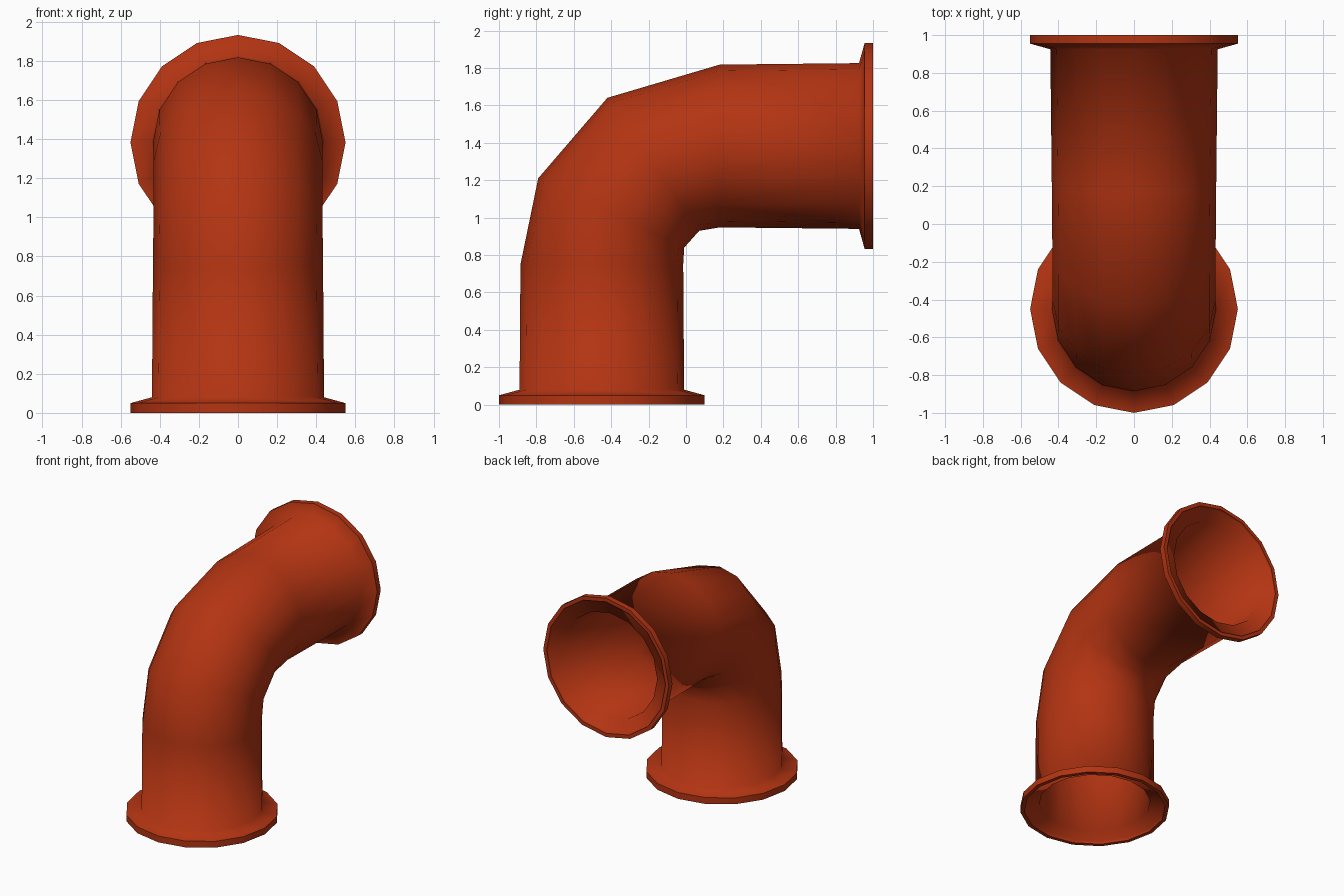
import bpy, bmesh
from math import sin, cos, radians, tau
from mathutils import Vector

SIDES = 16
WALL = 0.03

cube = bpy.data.objects.get("Cube")
if cube:
    bpy.data.objects.remove(cube)

# Painted metal
paint = bpy.data.materials.new("rust_red_paint")
paint.use_nodes = True
colour = (0.45, 0.034, 0.006, 1)
paint.diffuse_color = colour
paint.node_tree.nodes["Principled BSDF"].inputs["Base Color"].default_value = colour


def ring(bm, y, z, tilt, radius):
    """Circle of vertices facing along the pipe at the given tilt."""
    a = radians(tilt)
    side, up = Vector((1, 0, 0)), Vector((0, -cos(a), sin(a)))
    centre = Vector((0, y, z))
    return [bm.verts.new(centre + radius * (side * cos(t) + up * sin(t)))
            for t in (tau * i / SIDES for i in range(SIDES))]


# Centre line stations: y, z, tilt, radius
Y0, Z1 = -0.45, 1.383
lower_flange = [(Y0, 0, 0, 0.55), (Y0, 0.05, 0, 0.55)]
pipe = [(Y0, 0.08, 0, 0.44), (Y0, 0.75, 0, 0.435),
        (-0.4, 1.025, 25.4, 0.432), (-0.175, 1.285, 55.4, 0.432),
        (0.18, Z1, 90, 0.435), (0.925, Z1, 90, 0.443)]
upper_flange = [(0.955, Z1, 90, 0.55), (1, Z1, 90, 0.55)]
outer = lower_flange + pipe + upper_flange


def inset(i, station):
    """Matching station on the inside of the wall."""
    y, z, tilt, radius = station
    if i in (1, 2):
        z -= WALL * 0.85
    elif i in (len(outer) - 3, len(outer) - 2):
        y += WALL * 0.85
    return y, z, tilt, radius - WALL


inner = [inset(i, s) for i, s in enumerate(outer)]

# Hollow elbow: outside rings, then back along the inside
bm = bmesh.new()
rings = [ring(bm, *s) for s in outer + inner[::-1]]
for a, b in zip(rings, rings[1:] + rings[:1]):
    for i in range(SIDES):
        j = (i + 1) % SIDES
        bm.faces.new((a[i], a[j], b[j], b[i])).smooth = True
bmesh.ops.recalc_face_normals(bm, faces=bm.faces)

# Crisp flange rims
n = len(outer)
for k in (0, 1, n - 2, n - 1, n, 2 * n - 1):
    for i in range(SIDES):
        bm.edges.get((rings[k][i], rings[k][(i + 1) % SIDES])).smooth = False

mesh = bpy.data.meshes.new("elbow_pipe")
bm.to_mesh(mesh)
bm.free()
mesh.materials.append(paint)
elbow = bpy.data.objects.new("elbow_pipe", mesh)
bpy.context.collection.objects.link(elbow)
